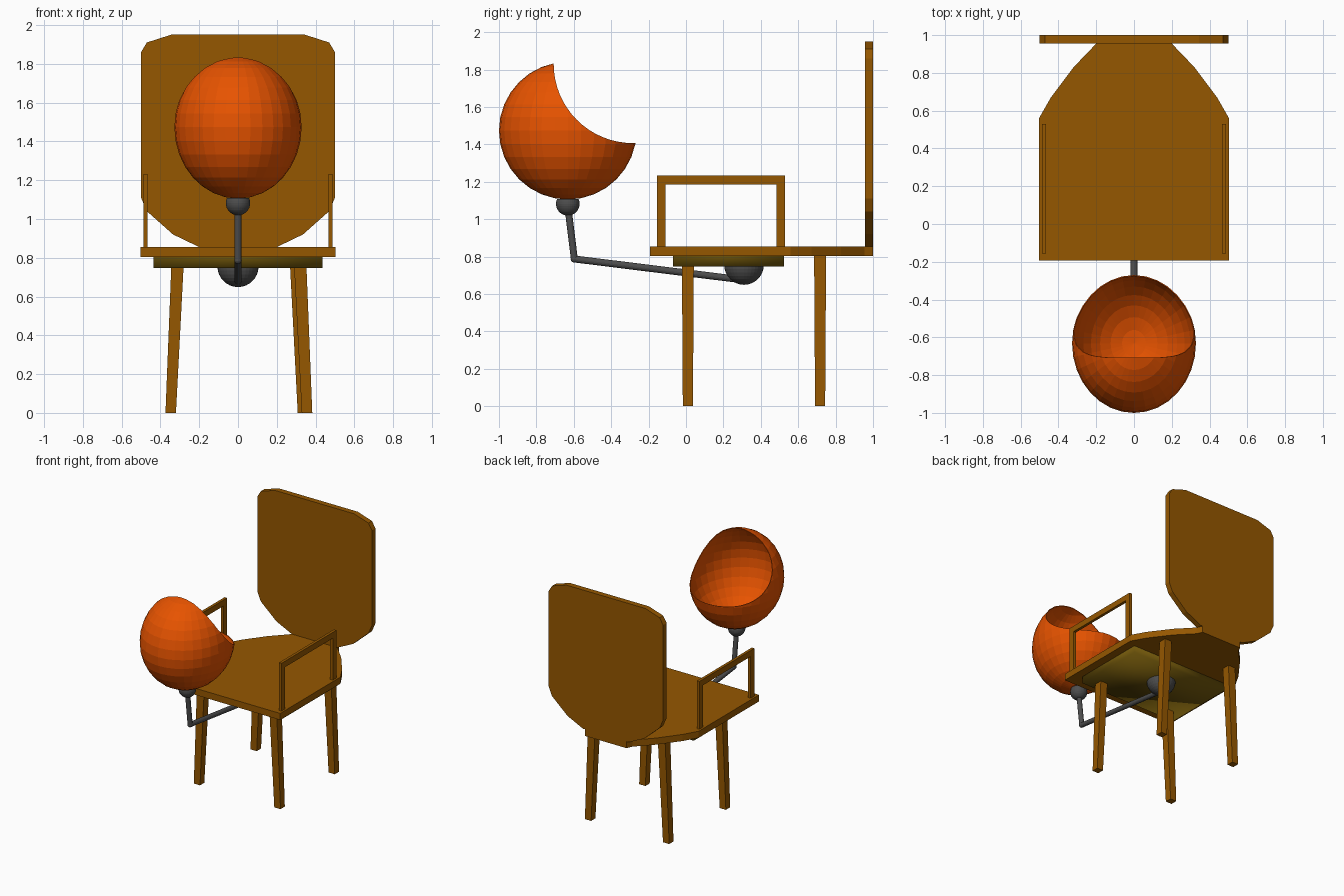
import bpy, bmesh, math
from mathutils import Vector, Matrix

if "Cube" in bpy.data.objects:
    bpy.data.objects.remove(bpy.data.objects["Cube"])


def material(name, rgb):
    m = bpy.data.materials.new(name)
    m.diffuse_color = (*rgb, 1)
    m.use_nodes = True
    m.node_tree.nodes["Principled BSDF"].inputs["Base Color"].default_value = m.diffuse_color
    return m


WOOD = material("brown wood", (0.30, 0.095, 0.0))
DARK = material("olive underside panel", (0.16, 0.092, 0.003))
ORANGE = material("orange shade", (0.85, 0.092, 0.0))
METAL = material("dark grey metal", (0.075, 0.075, 0.075))


def finish(name, bm, mat, fix=True):
    if fix:
        bmesh.ops.recalc_face_normals(bm, faces=bm.faces[:])
    me = bpy.data.meshes.new(name)
    bm.to_mesh(me)
    bm.free()
    me.materials.append(mat)
    ob = bpy.data.objects.new(name, me)
    bpy.context.collection.objects.link(ob)
    return ob


def slab(name, half, to3d, offset, mat):
    """Extrude a symmetric outline given by its right half."""
    pts = half + [(-a, b) for a, b in reversed(half)]
    bm = bmesh.new()
    f = bm.faces.new([bm.verts.new(to3d(a, b)) for a, b in pts])
    ext = bmesh.ops.extrude_face_region(bm, geom=[f])
    bmesh.ops.translate(bm, vec=offset,
                        verts=[v for v in ext["geom"] if isinstance(v, bmesh.types.BMVert)])
    return finish(name, bm, mat)


def box(bm, lo, hi):
    lo, hi = Vector(lo), Vector(hi)
    m = Matrix.Translation((lo + hi) / 2) @ Matrix.Diagonal((*(hi - lo), 1))
    return bmesh.ops.create_cube(bm, size=1, matrix=m)["verts"]


def ball(name, loc, r, mat, top):
    """Sphere cut off flat at height top, where it meets the part above."""
    bm = bmesh.new()
    bmesh.ops.create_uvsphere(bm, u_segments=32, v_segments=16, radius=r,
                              matrix=Matrix.Translation(loc))
    bmesh.ops.bisect_plane(bm, geom=bm.verts[:] + bm.edges[:] + bm.faces[:],
                           plane_co=(0, 0, top), plane_no=(0, 0, 1), clear_outer=True)
    return finish(name, bm, mat)


# seat and backrest boards
slab("seat", [(0.503, -0.192), (0.503, 0.56), (0.44, 0.67), (0.32, 0.83), (0.2, 0.955), (0.18, 1.0)],
     lambda a, b: (a, b, 0.803), (0, 0, 0.052), WOOD)
slab("backrest", [(0.2, 0.855), (0.335, 0.92), (0.47, 1.04), (0.5, 1.11), (0.5, 1.86),
                  (0.47, 1.91), (0.345, 1.95)],
     lambda a, b: (a, 0.956, b), (0, 0.044, 0), WOOD)

# panel under the seat, softly shaded towards its underside
bm = bmesh.new()
box(bm, (-0.435, -0.07, 0.748), (0.437, 0.525, 0.805))
top = [f for f in bm.faces if f.calc_center_median().z > 0.8]
bmesh.ops.recalc_face_normals(bm, faces=bm.faces[:])
bmesh.ops.delete(bm, geom=top, context="FACES_ONLY")
for f in bm.faces:
    f.smooth = True
finish("under_seat_panel", bm, DARK, fix=False)

# splayed, tapered legs
for name, y, side, xb in (("front_left_leg", 0.01, -1, 0.347), ("front_right_leg", 0.01, 1, 0.356),
                          ("back_left_leg", 0.717, -1, 0.347), ("back_right_leg", 0.717, 1, 0.335)):
    bm = bmesh.new()
    xt = xb - 0.037
    for v in box(bm, (-1, -1, 0), (1, 1, 0.804)):
        w, x = (0.032, xt) if v.co.z > 0.4 else (0.027, xb)
        v.co.x = side * x + v.co.x * w
        v.co.y = y + v.co.y * w
    finish(name, bm, WOOD)

# armrest frames
for name, s in (("left_armrest", -1), ("right_armrest", 1)):
    bm = bmesh.new()
    x0, x1 = sorted((s * 0.466, s * 0.488))
    box(bm, (x0, -0.155, 0.85), (x1, -0.11, 1.185))
    box(bm, (x0, 0.485, 0.85), (x1, 0.53, 1.185))
    box(bm, (x0, -0.155, 1.185), (x1, 0.53, 1.232))
    finish(name, bm, WOOD)

# lamp arm and joints
ball("base_joint", (0, 0.31, 0.755), 0.106, METAL, 0.8)
ball("shade_joint", (0, -0.632, 1.082), 0.063, METAL, 1.108)
ball("elbow_joint", (0, -0.597, 0.787), 0.0195, METAL, 1)


def rod(name, a, b, r):
    a, b = Vector(a), Vector(b)
    bm = bmesh.new()
    rot = (b - a).to_track_quat("Z", "Y").to_matrix().to_4x4()
    bmesh.ops.create_cone(bm, cap_ends=True, segments=16, radius1=r, radius2=r,
                          depth=(b - a).length,
                          matrix=Matrix.Translation((a + b) / 2) @ rot)
    return finish(name, bm, METAL)


rod("lower_arm", (0, 0.29, 0.677), (0, -0.597, 0.787), 0.0185)
rod("upper_arm", (0, -0.597, 0.787), (0, -0.632, 1.07), 0.0185)

# hollow ellipsoid shade, opened by a cylindrical cut
bm = bmesh.new()
for k in (1.0, 0.985):
    m = Matrix.Translation((0, -0.632, 1.473)) @ Matrix.Diagonal((0.328 * k, 0.368 * k, 0.368 * k, 1))
    vs = bmesh.ops.create_uvsphere(bm, u_segments=32, v_segments=16, radius=1, matrix=m)["verts"]
inner = list({f for v in vs for f in v.link_faces})
bmesh.ops.reverse_faces(bm, faces=inner)
shade = finish("lamp_shade", bm, ORANGE, fix=False)

bm = bmesh.new()
bmesh.ops.create_cone(bm, cap_ends=True, segments=64, radius1=0.4235, radius2=0.4235, depth=1.2,
                      matrix=Matrix.Translation((0, -0.284, 1.83)) @ Matrix.Rotation(math.pi / 2, 4, "Y"))
cutter = finish("shade_cutter", bm, ORANGE)
cutter.hide_render = True
mod = shade.modifiers.new("opening", "BOOLEAN")
mod.operation = "DIFFERENCE"
mod.solver = "EXACT"
mod.object = cutter

# bake the cut and drop the cutter
deps = bpy.context.evaluated_depsgraph_get()
cut = bpy.data.meshes.new_from_object(shade.evaluated_get(deps))
shade.modifiers.clear()
shade.data = cut
bpy.data.objects.remove(cutter)
